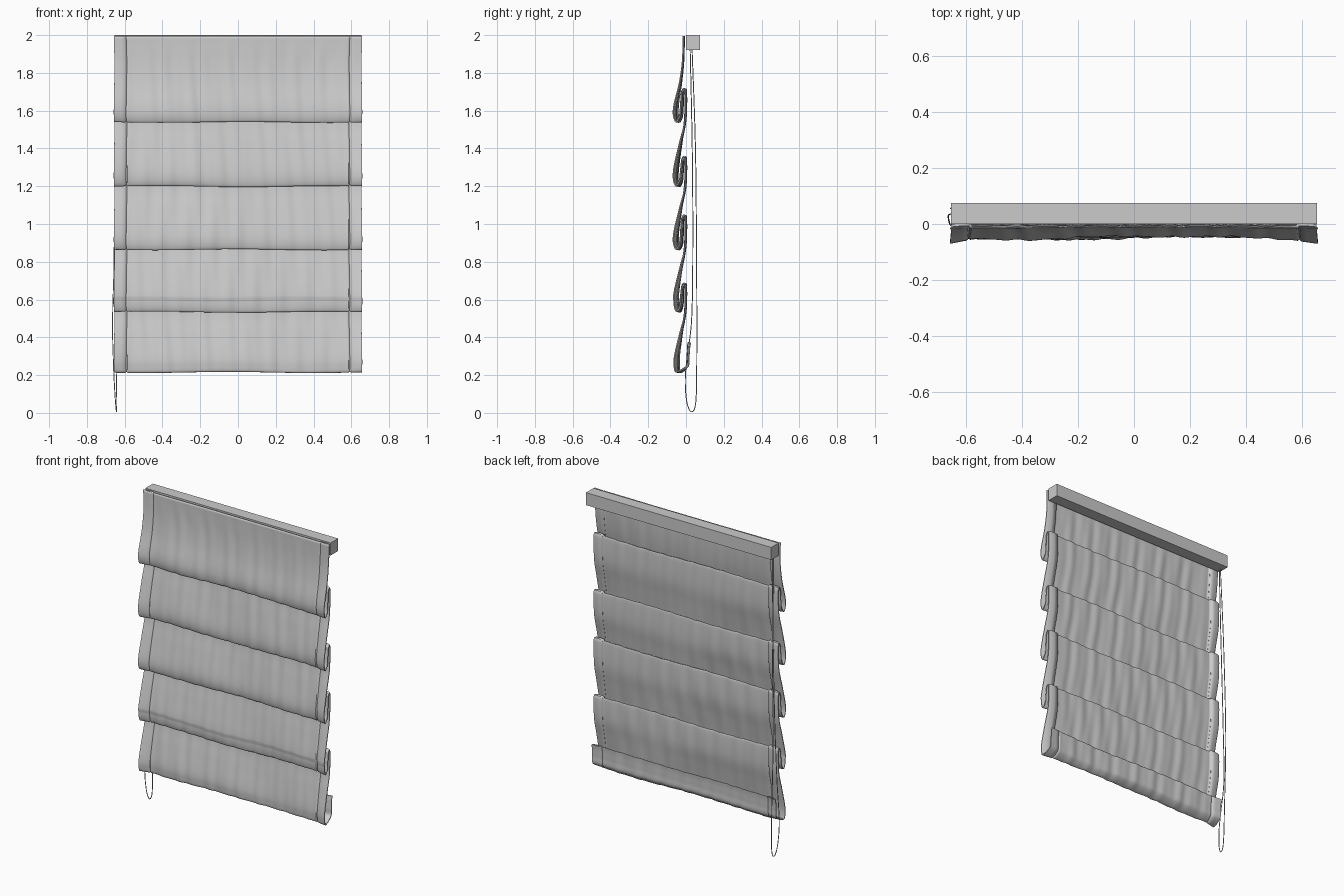
import bpy, bmesh, math
from mathutils import Vector

cube = bpy.data.objects.get("Cube")
if cube:
    bpy.data.objects.remove(cube)


def make_material(name, value):
    m = bpy.data.materials.new(name)
    m.use_nodes = True
    m.diffuse_color = (value, value, value, 1)
    m.node_tree.nodes["Principled BSDF"].inputs["Base Color"].default_value = (value, value, value, 1)
    return m


GREY = make_material("light grey", 0.6)


def add_mesh(name, bm):
    mesh = bpy.data.meshes.new(name)
    bm.to_mesh(mesh)
    bm.free()
    obj = bpy.data.objects.new(name, mesh)
    bpy.context.collection.objects.link(obj)
    mesh.materials.append(GREY)
    return obj


def spline(points, steps):
    """Catmull-Rom curve through the points."""
    pts = [Vector(p) for p in points]
    pts = [pts[0]] + pts + [pts[-1]]
    out = []
    for a, b, c, d in zip(pts, pts[1:], pts[2:], pts[3:]):
        for k in range(steps):
            t = k / steps
            out.append(0.5 * (2 * b + (c - a) * t + (2 * a - 5 * b + 4 * c - d) * t * t
                              + (3 * b - a - 3 * c + d) * t ** 3))
    return out + [pts[-1]]


# Headrail
bm = bmesh.new()
bmesh.ops.create_cube(bm, size=1)
for v in bm.verts:
    v.co = (v.co.x * 1.31, v.co.y * 0.075 + 0.0375, v.co.z * 0.08 + 1.96)
add_mesh("headrail", bm)

# Side profile of the cloth: (forward bulge, height), one fold per panel
tops = [2.0, 1.70, 1.34, 1.03, 0.67, 0.37]
bottoms = [1.54, 1.20, 0.865, 0.535, 0.215]
profile = []
for i, low in enumerate(bottoms):
    high, nxt = tops[i], tops[i + 1]
    h = high - low
    last = i == len(bottoms) - 1
    start = 0.2 if i == 0 else 0
    profile += [(start, high - 0.004), (start + 0.06, high - 0.3 * h),
                (0.5, high - 0.55 * h), (0.93, low + 0.2 * h),
                (0.98, low + 0.035), (0.75, low)]
    back = -0.35 if last else 0.3
    profile += [(back + 0.1, low + 0.03), (back, low + 0.08),
                (back - 0.05, nxt - 0.03), (back - 0.12, nxt)]
rows = spline(profile, 6)

# Columns across the width: (x, layer offset); outer ones turn back as a hem
EDGE, SEAM = 0.657, 0.592
half = [(SEAM, 0.008), (0.62, 0.009), (0.645, 0.008), (EDGE, 0.004), (EDGE, 0),
        (0.645, 0), (0.62, 0), (SEAM + 0.006, 0), (SEAM, 0.006), (SEAM - 0.006, 0)]
n = 90
middle = [((SEAM - 0.012) * (2 * k / n - 1), 0) for k in range(n + 1)]
columns = [(-x, o) for x, o in half] + middle + half[::-1]


def bulge(x, z):
    """Forward reach of the folds, larger at the stiff hems."""
    flare = max(0, abs(x) - 0.57) / 0.087
    wave = 0.006 * math.sin(5.5 * x + 2.6 + z) + 0.003 * math.sin(13 * x + 4 * z)
    return 0.045 + wave * (1 - flare) + 0.021 * flare - 0.004 * (z < 0.6)


def wrinkle(x, z):
    """Soft vertical drape, fading toward the hems."""
    fade = max(0, min(1, (SEAM - abs(x)) / 0.1))
    return fade * (0.0022 * math.sin(52 * x + 2 * math.sin(4 * z + 3 * x))
                   + 0.0012 * math.sin(91 * x + 5 * z))


# Folded cloth
bm = bmesh.new()
grid = []
for r, (d, z) in enumerate(rows):
    a, b = rows[max(r - 1, 0)], rows[min(r + 1, len(rows) - 1)]
    tangent = Vector(((a[0] - b[0]) * 0.05, b[1] - a[1])).normalized()
    ring = []
    for x, offset in columns:
        y = -0.004 - bulge(x, z) * d
        hang = min(1, max(0, (1.99 - z) * 8))
        y += wrinkle(x, z) * hang
        # stitched top line
        y += 0.002 * math.exp(-((z - 1.95) / 0.008) ** 2)
        sag = 0.003 * math.sin(7 * x + 9 * z) * hang
        pull = 1 - 0.008 * (1 - d) * hang
        ring.append(bm.verts.new((x * pull, y - tangent.y * offset,
                                  z + sag + tangent.x * offset)))
    grid.append(ring)
for lower, upper in zip(grid, grid[1:]):
    for j in range(len(columns) - 1):
        bm.faces.new((lower[j], upper[j], upper[j + 1], lower[j + 1]))
bmesh.ops.recalc_face_normals(bm, faces=bm.faces)
cloth = add_mesh("folded_cloth", bm)
solid = cloth.modifiers.new("thickness", "SOLIDIFY")
solid.thickness = 0.002
solid.offset = 0
bpy.context.view_layer.objects.active = cloth
cloth.select_set(True)
bpy.ops.object.shade_smooth_by_angle(angle=math.radians(50))

# Pull cord loop
path = [(-0.635, 0.022, 1.93), (-0.64, 0.033, 1.4), (-0.652, 0.036, 0.9),
        (-0.664, 0.03, 0.5), (-0.66, 0.004, 0.28), (-0.655, -0.004, 0.16),
        (-0.648, 0.006, 0.05), (-0.643, 0.03, 0.006), (-0.642, 0.052, 0.06),
        (-0.646, 0.057, 0.3), (-0.656, 0.056, 0.8), (-0.645, 0.05, 1.4),
        (-0.635, 0.032, 1.93)]
curve = bpy.data.curves.new("pull_cord", "CURVE")
curve.dimensions = "3D"
curve.bevel_depth = 0.0025
curve.bevel_resolution = 1
line = curve.splines.new("POLY")
points = spline(path, 8)
line.points.add(len(points) - 1)
for p, co in zip(line.points, points):
    p.co = (*co, 1)
line.use_smooth = True
curve.materials.append(GREY)
cord = bpy.data.objects.new("pull_cord", curve)
bpy.context.collection.objects.link(cord)
